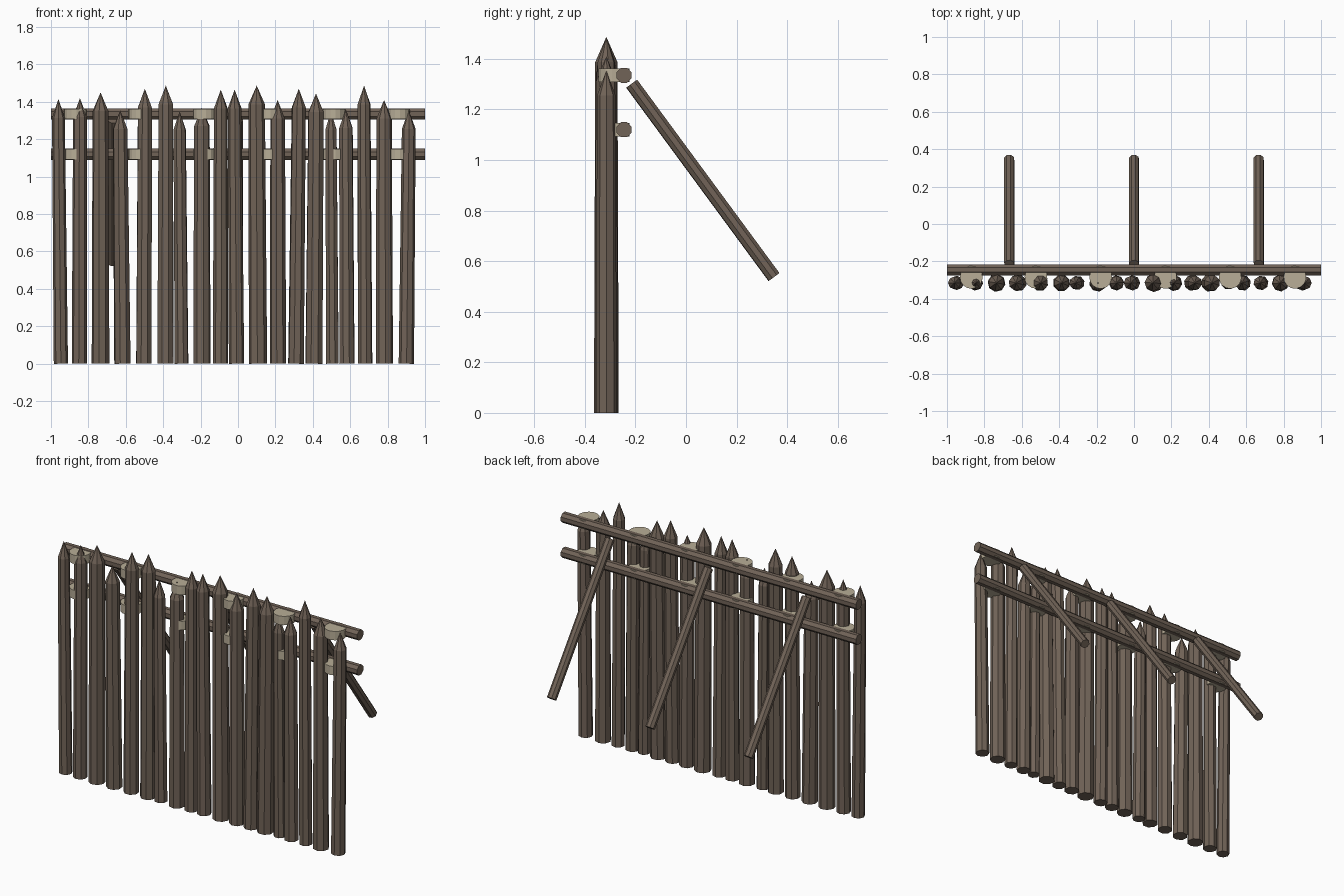
import bpy, bmesh, math
from mathutils import Vector

cube = bpy.data.objects.get("Cube")
if cube:
    bpy.data.objects.remove(cube, do_unlink=True)


def make_material(name, color):
    mat = bpy.data.materials.new(name)
    mat.use_nodes = True
    mat.diffuse_color = color
    mat.node_tree.nodes["Principled BSDF"].inputs["Base Color"].default_value = color
    return mat


bark = make_material("brown bark", (0.165, 0.125, 0.096, 1))
rope = make_material("pale rope", (0.48, 0.42, 0.31, 1))


def lathe(name, rings, mat, sides=8, turn=0.0):
    """Join rings of (centre, radius) into a flat-shaded solid; radius 0 makes a point."""
    axis = (Vector(rings[1][0]) - Vector(rings[0][0])).normalized()
    u = axis.orthogonal().normalized()
    v = axis.cross(u)
    bm = bmesh.new()
    loops = []
    for centre, radius in rings:
        c = Vector(centre)
        if radius == 0:
            loops.append([bm.verts.new(c)])
            continue
        angles = [turn + 2 * math.pi * i / sides for i in range(sides)]
        loops.append([bm.verts.new(c + radius * (u * math.cos(a) + v * math.sin(a)))
                      for a in angles])
    for low, high in zip(loops, loops[1:]):
        for i in range(sides):
            j = (i + 1) % sides
            if len(high) == 1:
                bm.faces.new((low[i], low[j], high[0]))
            else:
                bm.faces.new((low[i], low[j], high[j], high[i]))
    for end in (loops[0], loops[-1]):
        if len(end) > 1:
            bm.faces.new(end)
    bmesh.ops.recalc_face_normals(bm, faces=bm.faces)
    mesh = bpy.data.meshes.new(name)
    bm.to_mesh(mesh)
    bm.free()
    mesh.materials.append(mat)
    obj = bpy.data.objects.new(name, mesh)
    bpy.context.collection.objects.link(obj)
    return obj


# Sharpened stakes: foot x, tip x, radius, tip height
stakes = [
    (-.947, -.96, .038, 1.415), (-.848, -.845, .041, 1.42), (-.735, -.735, .048, 1.45),
    (-.618, -.63, .045, 1.355), (-.503, -.498, .044, 1.47), (-.388, -.386, .046, 1.487),
    (-.302, -.312, .038, 1.35), (-.193, -.193, .047, 1.37), (-.094, -.092, .041, 1.465),
    (-.008, -.018, .041, 1.465), (.107, .1, .049, 1.487), (.214, .212, .044, 1.41),
    (.31, .325, .043, 1.47), (.406, .417, .048, 1.445), (.505, .497, .036, 1.35),
    (.583, .577, .042, 1.36), (.68, .674, .039, 1.487), (.783, .781, .046, 1.41),
    (.9, .913, .041, 1.355),
]
row_y = -0.315
for n, (foot, tip, r, top) in enumerate(stakes):
    lathe(f"stake_{n + 1}",
          [((foot, row_y, 0), r), ((tip, row_y, top - 0.1), r * 0.9), ((tip, row_y, top), 0)],
          bark, turn=n * 0.7)

# Two long rails behind the stakes, each bound by flat rope lashings
rail_y = -0.245
for level, z in (("upper", 1.335), ("lower", 1.12)):
    lathe(f"{level}_rail", [((-1, rail_y, z), .032), ((1, rail_y, z), .032)],
          bark, turn=math.pi / 8)
    for k in range(6):
        x = -0.87 + 0.346 * k
        lathe(f"{level}_lashing_{k + 1}",
              [((x, -0.285, z - 0.027), .061), ((x, -0.285, z + 0.027), .061)],
              rope, sides=14)

# Slanting braces at the back
for side, x in (("right", -0.667), ("middle", 0), ("left", 0.667)):
    lathe(f"{side}_brace", [((x, -0.215, 1.302), .028), ((x, 0.348, 0.537), .028)],
          bark, turn=math.pi / 8)
